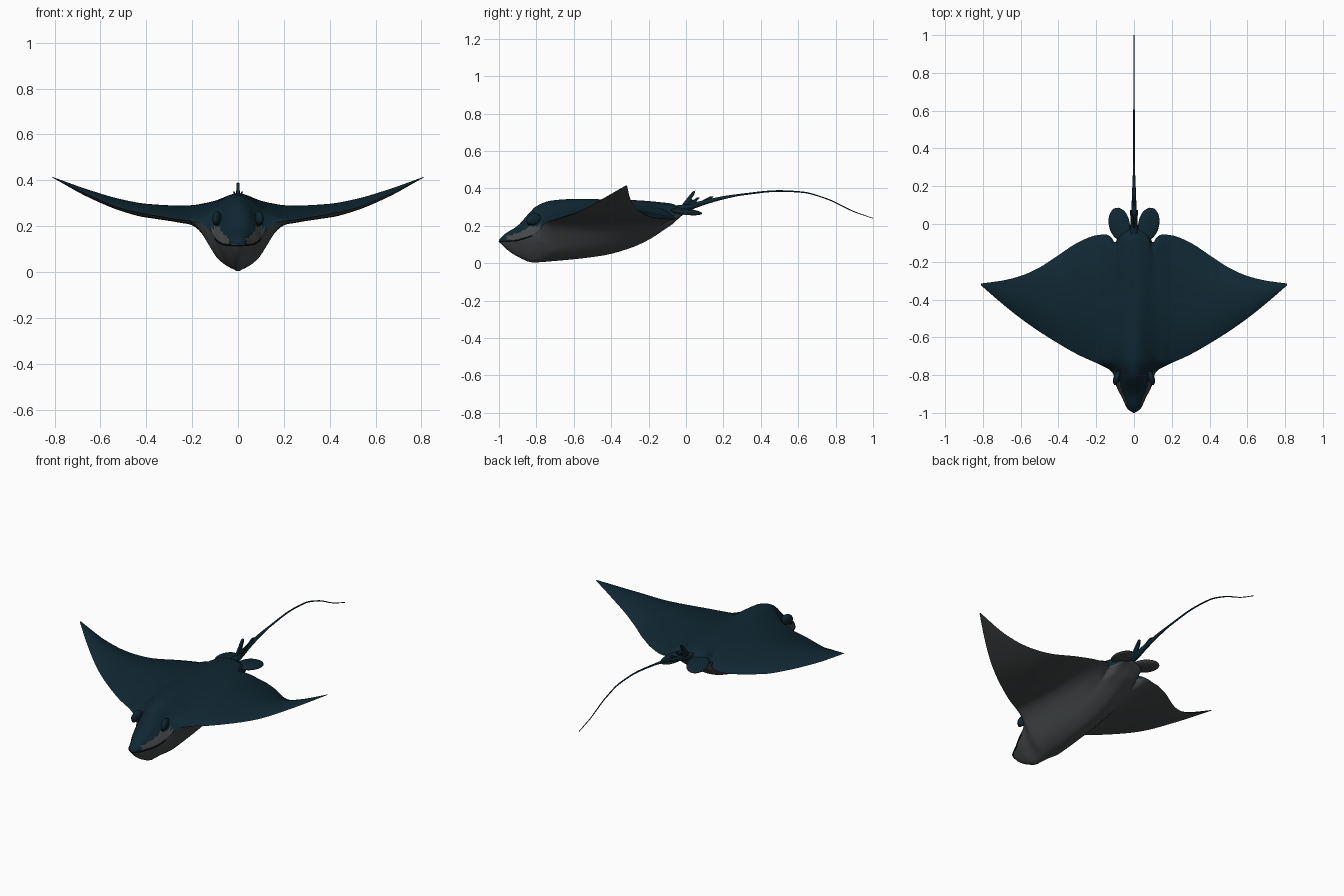
import bpy, bmesh, math
from mathutils import Vector

if "Cube" in bpy.data.objects:
    bpy.data.objects.remove(bpy.data.objects["Cube"])


def material(name, rgb):
    m = bpy.data.materials.new(name)
    m.diffuse_color = (*rgb, 1)
    m.use_nodes = True
    m.node_tree.nodes["Principled BSDF"].inputs["Base Color"].default_value = m.diffuse_color
    return m


BLUE = material("deep_blue", (0.005, 0.02, 0.032))
GREY = material("belly_grey", (0.062, 0.068, 0.070))
BLACK = material("near_black", (0.004, 0.005, 0.006))


def curve(*pts):
    """Smooth function through (position, value) points."""
    def slope(i):
        if i == 0 or i == len(pts) - 1:
            a, b = (pts[0], pts[1]) if i == 0 else (pts[-2], pts[-1])
            return (b[1] - a[1]) / (b[0] - a[0])
        a, b, c = pts[i - 1:i + 2]
        s, t = (b[1] - a[1]) / (b[0] - a[0]), (c[1] - b[1]) / (c[0] - b[0])
        return 0 if s * t <= 0 else 2 * s * t / (s + t)
    slopes = [slope(i) for i in range(len(pts))]

    def f(x):
        x = min(max(x, pts[0][0]), pts[-1][0])
        i = next(k for k in range(len(pts) - 1) if x <= pts[k + 1][0])
        (x0, y0), (x1, y1) = pts[i], pts[i + 1]
        h = x1 - x0
        t = (x - x0) / h
        return ((2*t**3 - 3*t*t + 1) * y0 + (t**3 - 2*t*t + t) * h * slopes[i]
                + (3*t*t - 2*t**3) * y1 + (t**3 - t*t) * h * slopes[i + 1])
    return f


# Outline and heights across the span
SPAN = 0.81
lead_y = curve((0, -1), (.03, -.98), (.06, -.92), (.09, -.86), (.108, -.80), (.125, -.775),
               (.17, -.75), (.3, -.69), (.4, -.633), (.5, -.57), (.6, -.5), (.7, -.42),
               (.77, -.36), (.81, -.325))
trail_y = curve((0, 0), (.07, -.02), (.1, -.10), (.12, -.07), (.15, -.055), (.2, -.06), (.3, -.10),
                (.4, -.165), (.5, -.23), (.6, -.275), (.7, -.3), (.81, -.315))
lead_z = curve((0, .12), (.06, .125), (.09, .14), (.12, .18), (.17, .215), (.3, .235),
               (.5, .275), (.65, .335), (.81, .413))
trail_z = curve((0, .275), (.1, .25), (.2, .235), (.4, .242), (.5, .265), (.65, .325), (.81, .413))
wing_up = curve((0, .065), (.2, .062), (.3, .055), (.5, .045), (.65, .028), (.81, .002))
wing_down = curve((0, .02), (.2, .02), (.3, .013), (.5, .006), (.81, .001))
# Centre line profile and body half width along the length
ridge = curve((-1, .125), (-.97, .155), (-.9, .20), (-.85, .255), (-.8, .305), (-.72, .335),
              (-.6, .343), (-.3, .338), (-.1, .322), (0, .305))
keel = curve((-1, .115), (-.96, .075), (-.9, .035), (-.82, .004), (-.7, .012), (-.45, .04),
             (-.3, .08), (-.2, .125), (-.1, .19), (0, .255))
half_width = curve((-1, .004), (-.98, .03), (-.92, .06), (-.86, .09), (-.8, .108), (-.775, .125),
                   (-.75, .17), (-.72, .22), (0, .22))


def skin_point(x, t, top):
    ax = abs(x)
    y = lead_y(ax) * (1 - t) + trail_y(ax) * t
    edge = lead_z(ax) * (1 - t) + trail_z(ax) * t
    foil = max(0, math.sin(math.pi * t)) ** 0.8
    wing = edge + (wing_up(ax) if top else -wing_down(ax)) * foil
    w = half_width(y)
    u = min(1, ax / w)
    k = w / .22
    g = (1 - k) * u ** (3.5 if top else 2) + k * u * u * (3 - 2 * u)
    z = (ridge(y) if top else keel(y)) * (1 - g) + wing * g
    close = 0 if t in (0, 1) else min(1, ((1 - t) / .07) ** 0.5)
    return Vector((x, y, edge + (z - edge) * close)), u


def finish(name, bm, mats, angle=50):
    bmesh.ops.recalc_face_normals(bm, faces=bm.faces)
    me = bpy.data.meshes.new(name)
    bm.to_mesh(me)
    bm.free()
    for m in mats:
        me.materials.append(m)
    ob = bpy.data.objects.new(name, me)
    bpy.context.collection.objects.link(ob)
    bpy.ops.object.select_all(action='DESELECT')
    ob.select_set(True)
    bpy.context.view_layer.objects.active = ob
    bpy.ops.object.shade_smooth_by_angle(angle=math.radians(angle))
    return ob


# Body and wings: top and belly skins sharing one rim
bm = bmesh.new()
N, M = 60, 56
xs = [math.copysign(SPAN * abs(i / N) ** 1.4, i) for i in range(-N, N + 1)]
ts = [(1 - math.cos(math.pi * j / M)) / 2 for j in range(M + 1)]
ts[0], ts[-1] = 0, 1
for top in (True, False):
    pts = [[skin_point(x, t, top) for t in ts] for x in xs]
    vs = [[bm.verts.new(p[0]) for p in row] for row in pts]
    for i in range(2 * N):
        for j in range(M):
            f = bm.faces.new((vs[i][j], vs[i + 1][j], vs[i + 1][j + 1], vs[i][j + 1]))
            c = f.calc_center_median()
            u = (pts[i][j][1] + pts[i + 1][j + 1][1]) / 2
            cheek = -.96 < c.y < -.78 and u > .82 and c.z < .20
            f.material_index = 0 if top and not cheek else 1
bmesh.ops.remove_doubles(bm, verts=bm.verts, dist=0.0002)
finish("body_and_wings", bm, (BLUE, GREY), 60)


def ellipsoid(name, centre, radii, turn, mats, split=False):
    bm = bmesh.new()
    bmesh.ops.create_uvsphere(bm, u_segments=28, v_segments=14, radius=1)
    for f in bm.faces:
        f.material_index = 1 if split and f.calc_center_median().z < 0 else 0
    ob = finish(name, bm, mats)
    ob.location, ob.scale, ob.rotation_euler = centre, radii, turn


for s, side in ((1, "right"), (-1, "left")):
    # Rounded rear fins, eye ridges and eyes
    ellipsoid(side + "_rear_fin", (s * .078, .0, .275), (.056, .088, .015),
              (-.12, s * .12, s * -.22), (BLUE, GREY), True)
    ellipsoid(side + "_eye_ridge", (s * .092, -.815, .235), (.017, .04, .03),
              (.35, 0, s * .25), (BLUE,))
    ellipsoid(side + "_eye", (s * .098, -.835, .215), (.011, .014, .012), (0, 0, 0), (BLACK,))


def tube(name, pts, mat, sides=10):
    """Round tapered tube through (x, y, z, radius) points."""
    bm = bmesh.new()
    rings = []
    for i, p in enumerate(pts):
        d = Vector(pts[min(i + 1, len(pts) - 1)][:3]) - Vector(pts[max(i - 1, 0)][:3])
        q = d.to_track_quat('Z', 'Y')
        rings.append([bm.verts.new(Vector(p[:3]) + q @ Vector(
            (p[3] * math.cos(a), p[3] * math.sin(a), 0)))
            for a in (2 * math.pi * k / sides for k in range(sides))])
    for a, b in zip(rings, rings[1:]):
        for k in range(sides):
            bm.faces.new((a[k], a[(k + 1) % sides], b[(k + 1) % sides], b[k]))
    bm.faces.new(rings[0])
    bm.faces.new(rings[-1])
    finish(name, bm, (mat,))


# Whip tail
tail_z = curve((-.08, .285), (0, .297), (.1, .325), (.2, .35), (.3, .367), (.5, .386),
               (.62, .38), (.75, .345), (.9, .275), (1, .24))
tail_r = curve((-.08, .022), (0, .019), (.1, .013), (.2, .009), (.3, .0055), (.6, .004), (1, .002))
tube("tail", [(0, y, tail_z(y), tail_r(y)) for y in (-.08 + 1.08 * i / 60 for i in range(61))], BLUE)

# Mouth line around the snout
mouth = [.1 * (i / 14 - 1) for i in range(29)]
tube("mouth", [(x, lead_y(abs(x)) + .002, lead_z(abs(x)) - .006, .0035) for x in mouth], BLACK, 6)


def blade(name, outline, thick, x=0, lean=0):
    """Thin upright plate from a y-z outline."""
    bm = bmesh.new()
    f = bm.faces.new([bm.verts.new((-thick / 2, y, z)) for y, z in outline])
    r = bmesh.ops.extrude_face_region(bm, geom=[f])
    bmesh.ops.translate(bm, vec=(thick, 0, 0),
                        verts=[v for v in r['geom'] if isinstance(v, bmesh.types.BMVert)])
    for v in bm.verts:
        v.co.x += x + lean * (v.co.z - .3)
    finish(name, bm, (BLUE,), 30)


# Dorsal fin and tail spines
blade("dorsal_fin", [(-.035, .295), (0, .34), (.035, .383), (.05, .388), (.045, .368),
                     (.03, .345), (.05, .32), (.05, .30)], .012)
for s, side in ((1, "right"), (-1, "left")):
    blade(side + "_spine", [(-.02, .30), (.06, .352), (.075, .352), (.04, .31)], .007, s * .008, s * .2)
blade("tail_spine", [(.04, .31), (.13, .358), (.15, .357), (.12, .33)], .008)
